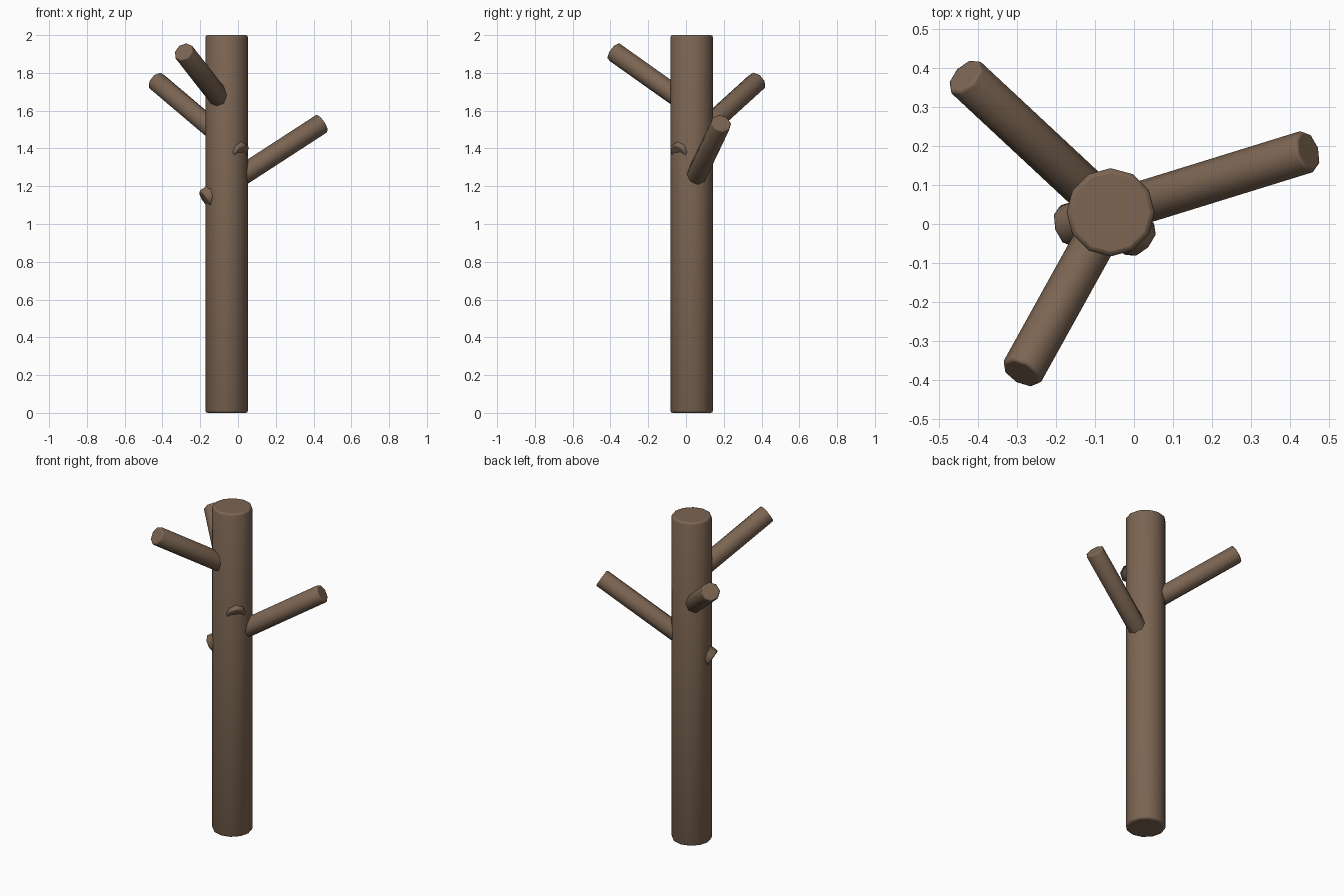
import bpy, bmesh
from math import cos, sin, radians
from mathutils import Vector, Matrix

if "Cube" in bpy.data.objects:
    bpy.data.objects.remove(bpy.data.objects["Cube"])

bark = bpy.data.materials.new("bark")
bark.diffuse_color = (0.20, 0.13, 0.085, 1)
bark.use_nodes = True
bark.node_tree.nodes["Principled BSDF"].inputs["Base Color"].default_value = bark.diffuse_color


def log(name, start, end, radius, sides, bevel):
    """Cylinder between two points with softened end rims."""
    start, end = Vector(start), Vector(end)
    axis = end - start
    bm = bmesh.new()
    bmesh.ops.create_cone(bm, cap_ends=True, segments=sides, radius1=radius,
                          radius2=radius, depth=axis.length)
    rims = [e for e in bm.edges if abs(e.verts[0].co.z - e.verts[1].co.z) < 1e-4]
    bmesh.ops.bevel(bm, geom=rims, offset=bevel, segments=2, profile=0.5,
                    affect='EDGES')
    bm.normal_update()
    for f in bm.faces:
        f.smooth = abs(f.normal.z) < 0.99  # flat caps, smooth sides
    turn = axis.to_track_quat('Z', 'Y').to_matrix().to_4x4()
    bm.transform(Matrix.Translation((start + end) / 2) @ turn)
    me = bpy.data.meshes.new(name)
    bm.to_mesh(me)
    bm.free()
    me.materials.append(bark)
    ob = bpy.data.objects.new(name, me)
    bpy.context.collection.objects.link(ob)
    return ob


# Trunk
CX, CY = -0.06, 0.03
log("trunk", (CX, CY, 0), (CX, CY, 2), 0.113, 12, 0.012)

# Branches run through the trunk; two of them poke out on the far side
# name, heading, height at trunk axis, reach behind axis, reach ahead
branches = [
    ("lower_branch", 17.2, 1.205, 0.123, 0.531),
    ("middle_branch", 137.0, 1.44, 0.106, 0.512),
    ("upper_branch", 241.0, 1.62, 0.072, 0.472),
]
SLOPE = 0.62
for name, heading, height, back, ahead in branches:
    a = radians(heading)
    d = Vector((cos(a), sin(a), SLOPE))
    mid = Vector((CX, CY, height))
    log(name, mid - d * back, mid + d * ahead, 0.055, 8, 0.008)
